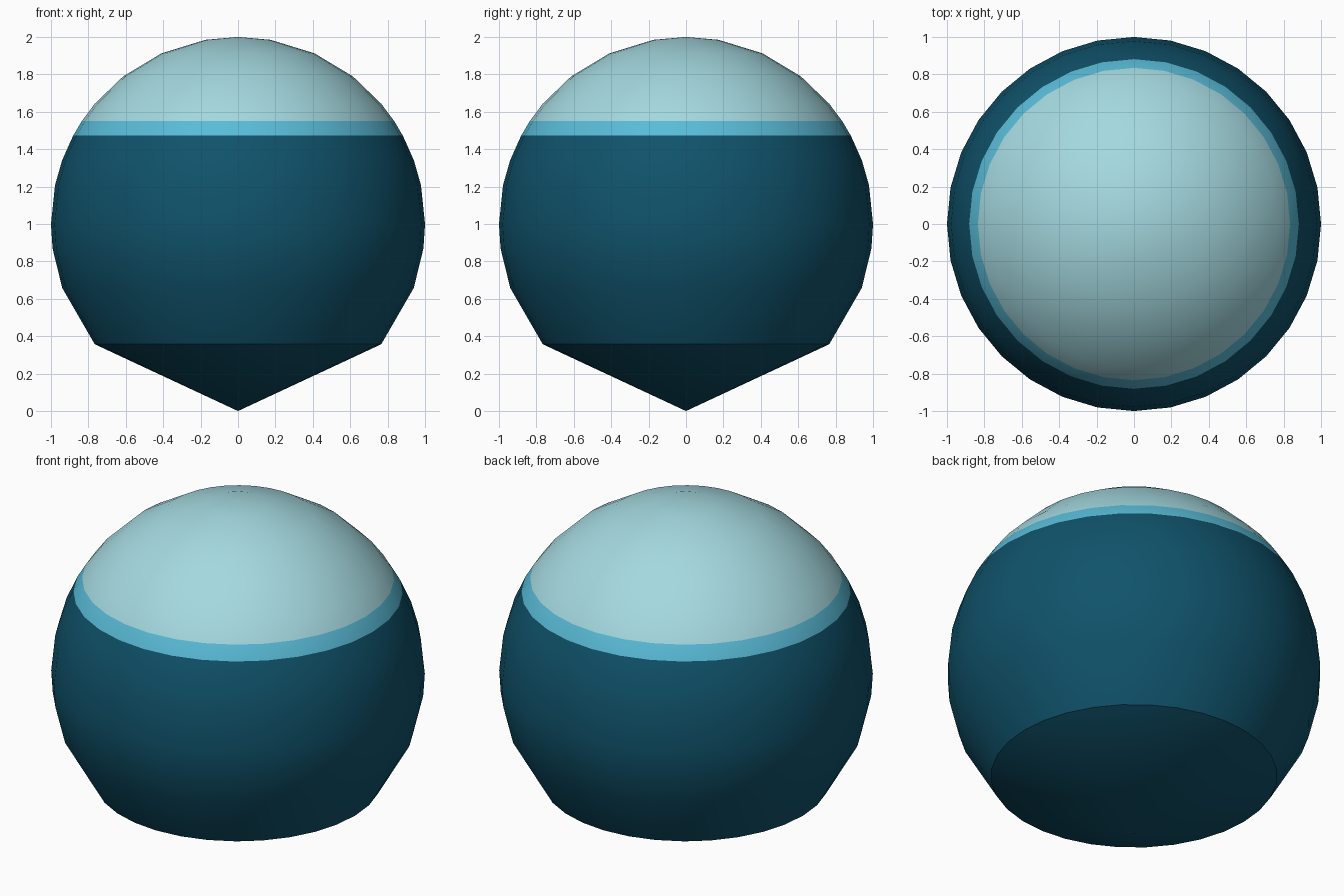
import bpy
import bmesh
from math import cos, sin, radians, tau

SEGMENTS = 32
RADIUS = 1.0

cube = bpy.data.objects.get("Cube")
if cube:
    bpy.data.objects.remove(cube)


def make_material(name, rgb):
    mat = bpy.data.materials.new(name)
    mat.use_nodes = True
    mat.diffuse_color = (*rgb, 1)
    mat.node_tree.nodes["Principled BSDF"].inputs["Base Color"].default_value = (*rgb, 1)
    return mat


materials = [
    make_material("deep_teal", (0.005, 0.085, 0.147)),
    make_material("sky_blue", (0.10, 0.50, 0.68)),
    make_material("pale_aqua", (0.37, 0.69, 0.74)),
]

# Profile: pointed base, then latitudes (degrees) up the sphere to the pole
latitudes = [-40, -20, -7.5, 0, 12, 20, 28.2, 33.4, 40, 52.2, 65.8, 80]
profile = [(0, 0)]
profile += [(RADIUS * cos(radians(a)), RADIUS * (1 + sin(radians(a)))) for a in latitudes]
profile += [(0, 2 * RADIUS)]

# Turn the profile around the vertical axis
bm = bmesh.new()
verts = [bm.verts.new((r, 0, z)) for r, z in profile]
edges = [bm.edges.new(pair) for pair in zip(verts, verts[1:])]
bmesh.ops.spin(bm, geom=verts + edges, cent=(0, 0, 0), axis=(0, 0, 1),
               angle=tau, steps=SEGMENTS)
bmesh.ops.remove_doubles(bm, verts=bm.verts, dist=0.0005)
bmesh.ops.recalc_face_normals(bm, faces=bm.faces)

# Colour by height: dark body, bright band, pale cap
for face in bm.faces:
    height = face.calc_center_median().z
    face.material_index = 2 if height > 1.55 else 1 if height > 1.472 else 0

mesh = bpy.data.meshes.new("domed_ball")
bm.to_mesh(mesh)
bm.free()
for mat in materials:
    mesh.materials.append(mat)

ball = bpy.data.objects.new("domed_ball", mesh)
bpy.context.collection.objects.link(ball)
bpy.ops.object.select_all(action="DESELECT")
ball.select_set(True)
bpy.context.view_layer.objects.active = ball
bpy.ops.object.shade_smooth_by_angle(angle=radians(30))
